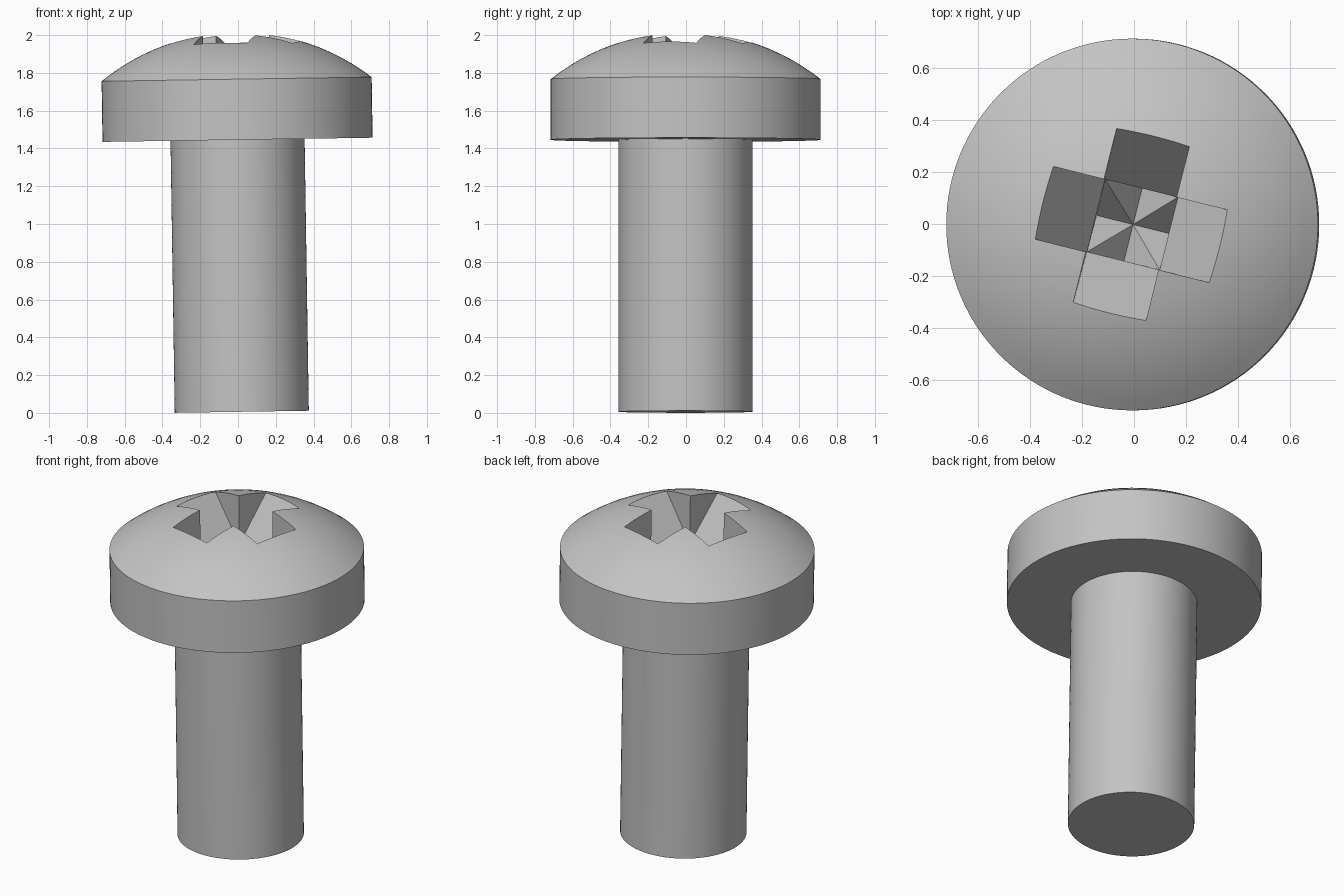
import bpy, bmesh, math
from mathutils import Matrix, Vector

cube = bpy.data.objects.get("Cube")
if cube:
    bpy.data.objects.remove(cube, do_unlink=True)

SEGMENTS = 128
SHAFT_R, HEAD_R = 0.355, 0.715
HEAD_BASE, HEAD_RIM, APEX = 1.44, 1.761, 2.01
# Slight lean of the whole screw
LEAN = Matrix.Translation((0.02, -0.002, 0.006)) @ Matrix.Rotation(-0.0155, 4, 'Y')

steel = bpy.data.materials.new("grey steel")
steel.use_nodes = True
GREY = (0.55, 0.55, 0.55, 1)
steel.diffuse_color = GREY
steel.node_tree.nodes["Principled BSDF"].inputs["Base Color"].default_value = GREY


def make_object(name, bm):
    bmesh.ops.recalc_face_normals(bm, faces=bm.faces)
    mesh = bpy.data.meshes.new(name)
    bm.to_mesh(mesh)
    bm.free()
    mesh.materials.append(steel)
    obj = bpy.data.objects.new(name, mesh)
    bpy.context.collection.objects.link(obj)
    obj.matrix_world = LEAN
    return obj


def lathe(name, profile):
    """Spin (radius, height) points round the axis; radius 0 closes the end."""
    bm = bmesh.new()
    verts = [bm.verts.new((r, 0, z)) for r, z in profile]
    edges = [bm.edges.new(pair) for pair in zip(verts, verts[1:])]
    bmesh.ops.spin(bm, geom=verts + edges, cent=(0, 0, 0), axis=(0, 0, 1),
                   angle=math.tau, steps=SEGMENTS, use_duplicate=False)
    bmesh.ops.remove_doubles(bm, verts=bm.verts, dist=1e-4)
    return make_object(name, bm)


def smooth(obj):
    bpy.ops.object.select_all(action='DESELECT')
    obj.select_set(True)
    bpy.context.view_layer.objects.active = obj
    bpy.ops.object.shade_smooth_by_angle(angle=math.radians(30))


# Shaft
shaft = lathe("shaft", [(0, 0), (SHAFT_R, 0), (SHAFT_R, HEAD_BASE + 0.01), (0, HEAD_BASE + 0.01)])

# Pan head with a spherical dome
rise = APEX - HEAD_RIM
ball = (HEAD_R ** 2 + rise ** 2) / (2 * rise)
sweep = math.asin(HEAD_R / ball)
dome = []
for i in range(13):
    a = sweep * (1 - i / 12)
    dome.append((ball * math.sin(a), APEX - ball * (1 - math.cos(a))))
head = lathe("head", [(0, HEAD_BASE), (HEAD_R, HEAD_BASE)] + dome)

# Cross recess cutter: four sloped arms round a star-shaped pit
HALF, SLOPE = 0.144, 1.27
TOP, FLOOR, PIT = APEX + 0.05, APEX - 0.3175, APEX - 0.5
reach = HALF + (TOP - FLOOR) / SLOPE
bm = bmesh.new()


def ring(x, y, z):
    """One vertex per arm, by quarter turns."""
    return [bm.verts.new(Matrix.Rotation(math.radians(-14 - 90 * k), 3, 'Z') @ Vector((x, y, z)))
            for k in range(4)]


corner_top = ring(-HALF, HALF, TOP)
corner_low = ring(-HALF, HALF, FLOOR)
out_left = ring(-HALF, reach, TOP)
out_right = ring(HALF, reach, TOP)
valley = ring(0, HALF, PIT)
centre = bm.verts.new((0, 0, PIT))
bm.faces.new(corner_top)
for k in range(4):
    n = (k + 1) % 4
    for face in ((out_left[k], out_right[k], corner_low[n], corner_low[k]),
                 (out_left[k], out_right[k], corner_top[n], corner_top[k]),
                 (corner_top[k], out_left[k], corner_low[k]),
                 (corner_top[n], out_right[k], corner_low[n]),
                 (corner_low[k], corner_low[n], valley[k]),
                 (corner_low[k], valley[k], centre),
                 (corner_low[n], valley[k], centre)):
        bm.faces.new(face)
cutter = make_object("recess_cutter", bm)
cutter.hide_render = True

# Cut the recess, then drop the cutter
cut = head.modifiers.new("recess", 'BOOLEAN')
cut.operation = 'DIFFERENCE'
cut.solver = 'EXACT'
cut.object = cutter
bpy.context.view_layer.objects.active = head
bpy.ops.object.modifier_apply(modifier=cut.name)
bpy.data.objects.remove(cutter, do_unlink=True)

for part in (shaft, head):
    smooth(part)
